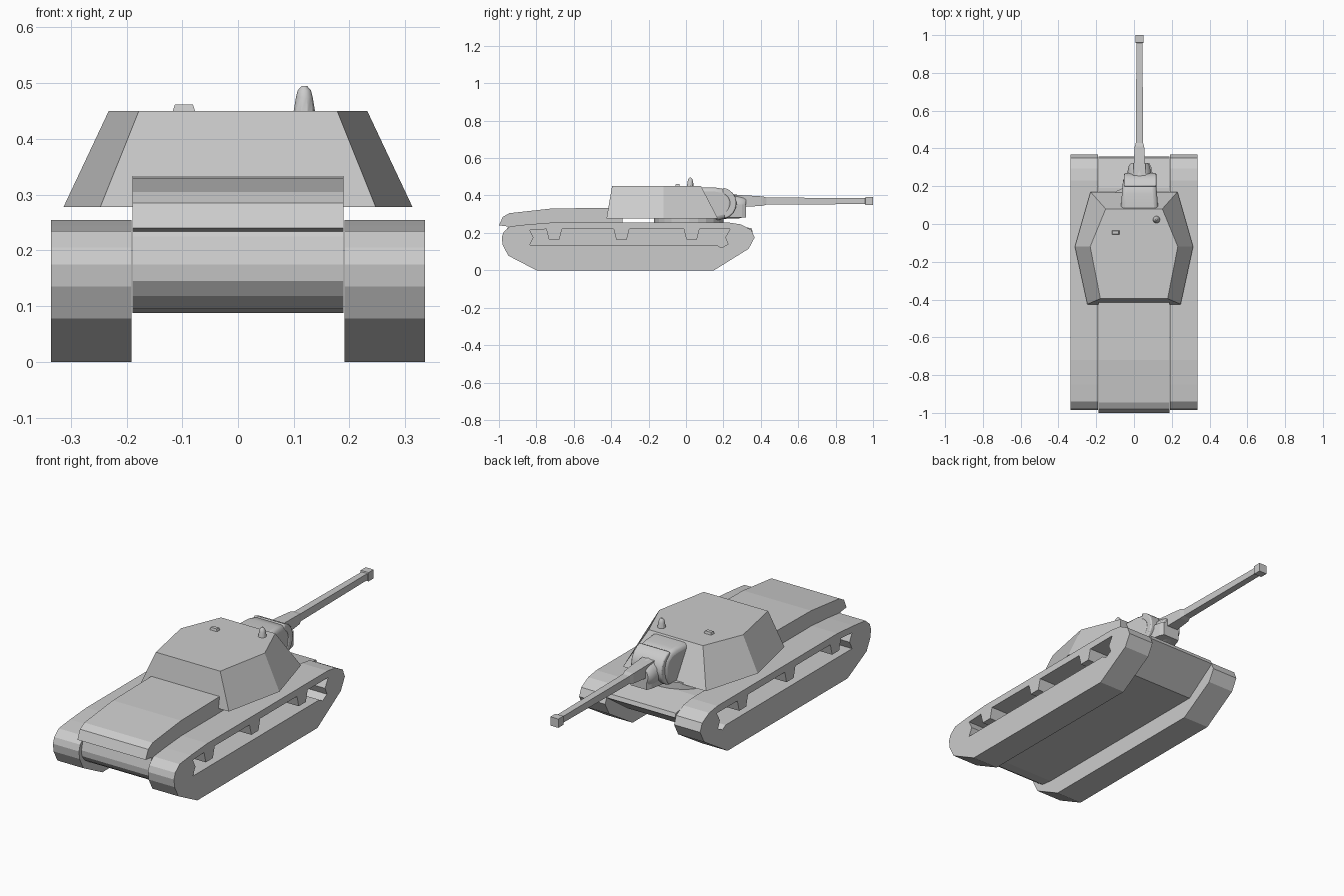
import bpy, bmesh, math
from mathutils import Vector

if "Cube" in bpy.data.objects:
    bpy.data.objects.remove(bpy.data.objects["Cube"])


def profile(name, loops, x0, x1):
    """Extrude a (y, z) outline, with optional holes, from x0 to x1."""
    cu = bpy.data.curves.new(name, 'CURVE')
    cu.dimensions = '2D'
    cu.fill_mode = 'BOTH'
    cu.extrude = (x1 - x0) / 2
    for pts in loops:
        sp = cu.splines.new('POLY')
        sp.points.add(len(pts) - 1)
        for p, (y, z) in zip(sp.points, pts):
            p.co = (y, z, 0, 1)
        sp.use_cyclic_u = True
    ob = bpy.data.objects.new(name, cu)
    ob.location.x = (x0 + x1) / 2
    ob.rotation_euler = (math.pi / 2, 0, math.pi / 2)
    bpy.context.collection.objects.link(ob)
    bpy.ops.object.select_all(action='DESELECT')
    ob.select_set(True)
    bpy.context.view_layer.objects.active = ob
    bpy.ops.object.convert(target='MESH')
    ob = bpy.context.object
    bm = bmesh.new()
    bm.from_mesh(ob.data)
    bmesh.ops.remove_doubles(bm, verts=bm.verts, dist=1e-4)
    bmesh.ops.dissolve_limit(bm, angle_limit=0.01, verts=bm.verts, edges=bm.edges)
    bmesh.ops.recalc_face_normals(bm, faces=bm.faces)
    for f in bm.faces:
        f.smooth = False
    bm.to_mesh(ob.data)
    bm.free()
    return ob


def loft(name, rings):
    """Skin a stack of equal-length point rings and cap both ends."""
    bm = bmesh.new()
    vs = [[bm.verts.new(p) for p in r] for r in rings]
    n = len(vs[0])
    for a, b in zip(vs, vs[1:]):
        for i in range(n):
            j = (i + 1) % n
            bm.faces.new((a[i], a[j], b[j], b[i]))
    bm.faces.new(vs[0][::-1])
    bm.faces.new(vs[-1])
    bmesh.ops.recalc_face_normals(bm, faces=bm.faces)
    me = bpy.data.meshes.new(name)
    bm.to_mesh(me)
    bm.free()
    ob = bpy.data.objects.new(name, me)
    bpy.context.collection.objects.link(ob)
    return ob


def circle(cx, cy, z, r, n):
    return [(cx + r * math.cos(2 * math.pi * i / n),
             cy + r * math.sin(2 * math.pi * i / n), z) for i in range(n)]


def rect_y(cx, cz, y, hx, hz):
    return [(cx - hx, y, cz - hz), (cx + hx, y, cz - hz),
            (cx + hx, y, cz + hz), (cx - hx, y, cz + hz)]


def round_y(cx, cz, y, r, n=12):
    return [(p[0], y, p[1] + cz) for p in circle(cx, 0, 0, r, n)]


def smooth(ob, bevel=0, segs=3):
    if bevel:
        m = ob.modifiers.new('bevel', 'BEVEL')
        m.width, m.segments, m.limit_method = bevel, segs, 'ANGLE'
        m.angle_limit = math.radians(50)
    bpy.ops.object.select_all(action='DESELECT')
    ob.select_set(True)
    bpy.context.view_layer.objects.active = ob
    bpy.ops.object.shade_smooth_by_angle(angle=math.radians(35))


# tracks: outer belt outline, with a slot carrying three hanging brackets
belt = [(-0.80, 0), (0.15, 0), (0.335, 0.115), (0.367, 0.175), (0.35, 0.215),
        (0.295, 0.245), (0.23, 0.255), (-0.72, 0.255), (-0.85, 0.245),
        (-0.94, 0.235), (-0.975, 0.205), (-0.985, 0.175), (-0.98, 0.135), (-0.95, 0.078)]
slot = [(-0.835, 0.135), (-0.815, 0.175), (-0.835, 0.215)]
for y in (-0.705, -0.345, 0.03):
    slot += [(y - 0.042, 0.22), (y - 0.028, 0.165), (y + 0.028, 0.165), (y + 0.042, 0.22)]
slot += [(0.235, 0.22), (0.21, 0.175), (0.225, 0.14), (0.19, 0.12), (0.165, 0.135)]
for side, x0, x1 in (('left', -0.335, -0.191), ('right', 0.191, 0.335)):
    profile(side + '_track', [belt, slot], x0, x1)

# hull with raised engine deck, overhanging lip and sloped nose
profile('hull', [[(-0.85, 0.088), (0.19, 0.088), (0.357, 0.205), (0.35, 0.225),
                  (0.19, 0.252), (-0.34, 0.252), (-0.34, 0.335), (-0.72, 0.33),
                  (-0.945, 0.305), (-0.98, 0.285), (-1.0, 0.24), (-0.95, 0.234),
                  (-0.955, 0.225), (-0.968, 0.175), (-0.965, 0.145),
                  (-0.945, 0.118), (-0.91, 0.095)]], -0.189, 0.189)

# turret ring and turret shell
loft('turret_ring', [circle(0, 0.015, z, 0.185, 24) for z in (0.245, 0.285)])


def hexagon(z, front, mid, rear):
    half = (front, mid, rear)
    return [(x, y, z) for x, y in half] + [(-x, y, z) for x, y in half[::-1]]


loft('turret', [hexagon(0.278, (0.23, 0.17), (0.313, -0.12), (0.247, -0.425)),
                hexagon(0.45, (0.15, 0.08), (0.232, -0.12), (0.178, -0.395))])

# roof fittings: sight block and vent dome
loft('sight_block', [[(-0.097 + sx * hx, -0.045 + sy * hy, z) for sx, sy in
                      ((-1, -1), (1, -1), (1, 1), (-1, 1))]
                     for z, hx, hy in ((0.445, 0.022, 0.013), (0.462, 0.016, 0.009))])
smooth(loft('vent_dome', [circle(0.119, 0.023, z, r, 10) for z, r in
                          ((0.445, 0.02), (0.475, 0.015), (0.487, 0.012), (0.495, 0.005))]))

# gun mount: bulged casting, curved shield band and chin sleeve
GX, GZ = 0.029, 0.37
mount = profile('gun_mount', [[(0.06, 0.442), (0.16, 0.442), (0.20, 0.435), (0.235, 0.41),
                               (0.25, 0.37), (0.245, 0.32), (0.22, 0.28), (0.17, 0.268),
                               (0.06, 0.29)]], -0.072, 0.13)
for v in mount.data.vertices:      # narrow the casting toward the front
    v.co.z *= 1 - 0.8 * (v.co.x - 0.06)
smooth(mount, 0.022)


def arc(r, a0, a1, n=8):
    return [(0.185 + r * math.cos(math.radians(a0 + (a1 - a0) * i / n)),
             0.358 + r * math.sin(math.radians(a0 + (a1 - a0) * i / n))) for i in range(n + 1)]


smooth(profile('shield_band', [arc(0.085, -75, 80) + arc(0.05, 80, -75)], -0.052, 0.118),
       0.006, 2)
smooth(loft('chin_sleeve', [round_y(GX, z, y, r) for y, z, r in
                            ((0.20, 0.345, 0.07), (0.285, 0.34, 0.062),
                             (0.31, 0.34, 0.056), (0.322, 0.345, 0.045))]))
loft('mount_block', [rect_y(GX + 0.008, 0.318, y, hx, 0.035) for y, hx in
                     ((0.22, 0.07), (0.30, 0.055), (0.322, 0.045))])

# square-section barrel with stepped root and muzzle collar
loft('gun_barrel', [rect_y(GX, GZ, y, h, h) for y, h in
                    ((0.24, 0.034), (0.33, 0.03), (0.41, 0.025), (0.43, 0.019),
                     (0.958, 0.016), (0.96, 0.022), (1.0, 0.022))])
